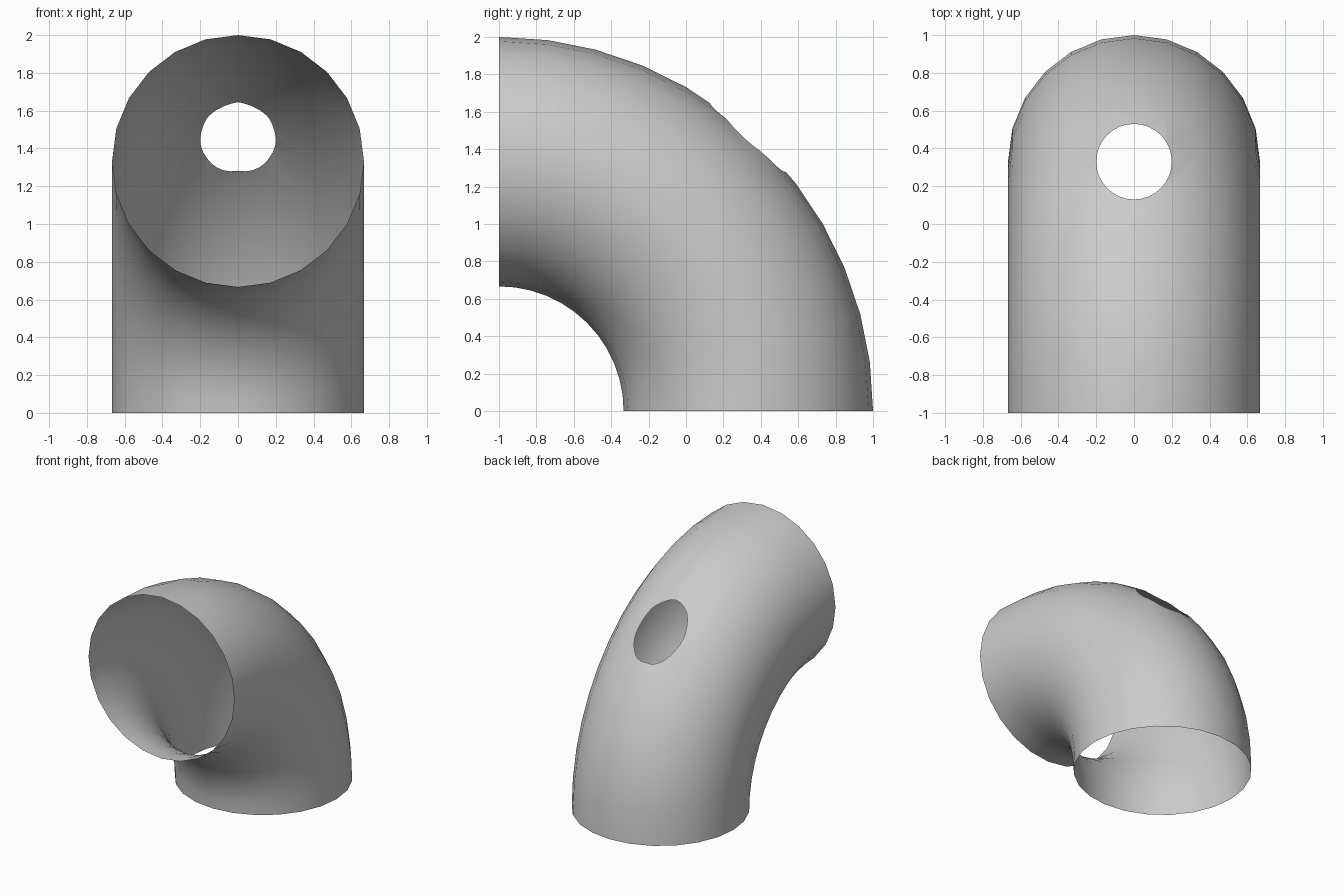
import bpy, bmesh, math
from mathutils import Matrix, Vector

if "Cube" in bpy.data.objects:
    bpy.data.objects.remove(bpy.data.objects["Cube"])

BEND, TUBE = 4 / 3, 2 / 3          # bend radius and tube radius
HOLE_Y, HOLE_R, HOLE_BASE = 0.33, 0.2, 0.9


def make_object(name, bm):
    mesh = bpy.data.meshes.new(name)
    bm.to_mesh(mesh)
    bm.free()
    obj = bpy.data.objects.new(name, mesh)
    bpy.context.collection.objects.link(obj)
    return obj


grey = bpy.data.materials.new("plain grey")
grey.use_nodes = True
grey.diffuse_color = (0.6, 0.6, 0.6, 1)
grey.node_tree.nodes["Principled BSDF"].inputs["Base Color"].default_value = (0.6, 0.6, 0.6, 1)

# Elbow pipe: a ring swept a quarter turn, capped for now so it can be cut
bm = bmesh.new()
ring_place = Matrix.Translation((0, -1, BEND)) @ Matrix.Rotation(math.pi / 2, 4, "X")
bmesh.ops.create_circle(bm, segments=24, radius=TUBE, matrix=ring_place)
bmesh.ops.spin(bm, geom=bm.verts[:] + bm.edges[:], cent=(0, -1, 0), axis=(1, 0, 0),
               angle=-math.pi / 2, steps=12)
bmesh.ops.holes_fill(bm, edges=[e for e in bm.edges if e.is_boundary], sides=0)
bmesh.ops.recalc_face_normals(bm, faces=bm.faces[:])
pipe = make_object("elbow_pipe", bm)
pipe.data.materials.append(grey)

# Upright round cutter for the hole in the outer bend
bm = bmesh.new()
bmesh.ops.create_cone(bm, cap_ends=True, segments=32, radius1=HOLE_R, radius2=HOLE_R, depth=1.4,
                      matrix=Matrix.Translation((0, HOLE_Y, HOLE_BASE + 0.7)))
cutter = make_object("hole_cutter", bm)
cutter.hide_render = True

cut = pipe.modifiers.new("hole", "BOOLEAN")
cut.operation = "DIFFERENCE"
cut.solver = "EXACT"
cut.object = cutter
evaluated = pipe.evaluated_get(bpy.context.evaluated_depsgraph_get())
cut_mesh = bpy.data.meshes.new_from_object(evaluated)
pipe.modifiers.clear()
pipe.data = cut_mesh
bpy.data.objects.remove(cutter)


# Open the ends and drop the walls of the hole, leaving a thin shell
def is_filler(face):
    points = [v.co for v in face.verts]
    front_end = all(p.y < -0.999 for p in points)
    lower_end = all(p.z < 0.001 for p in points)
    hole_wall = all(Vector((p.x, p.y - HOLE_Y)).length < HOLE_R + 0.001
                    and p.z > HOLE_BASE - 0.01 for p in points)
    return front_end or lower_end or hole_wall


bm = bmesh.new()
bm.from_mesh(cut_mesh)
bmesh.ops.delete(bm, geom=[f for f in bm.faces if is_filler(f)], context="FACES")
for face in bm.faces:
    face.smooth = True
    face.material_index = 0
bm.to_mesh(cut_mesh)
bm.free()
